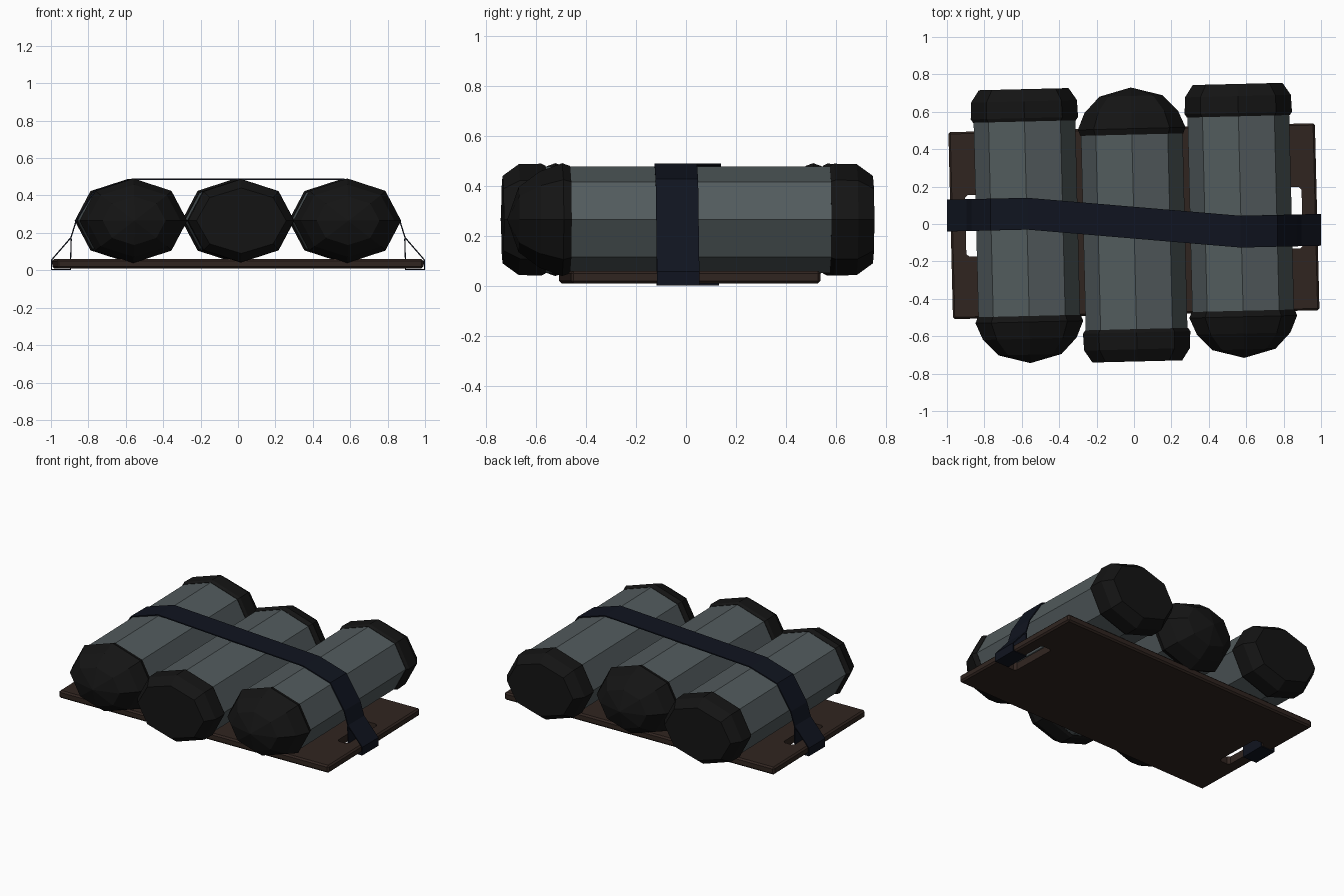
import bpy, bmesh, math
from mathutils import Matrix

if "Cube" in bpy.data.objects:
    bpy.data.objects.remove(bpy.data.objects["Cube"])

TILT = math.radians(1.4)   # plate and canisters sit slightly rotated


def material(name, col):
    m = bpy.data.materials.new(name)
    m.diffuse_color = (*col, 1)
    m.use_nodes = True
    m.node_tree.nodes["Principled BSDF"].inputs["Base Color"].default_value = m.diffuse_color
    return m


STEEL = material("steel_grey", (0.085, 0.105, 0.11))
BLACK = material("black_rubber", (0.007, 0.007, 0.007))
BROWN = material("dark_brown", (0.03, 0.018, 0.014))
NAVY = material("navy_webbing", (0.005, 0.007, 0.014))


def finish(name, bm, mat, matrix=Matrix()):
    bmesh.ops.recalc_face_normals(bm, faces=bm.faces[:])
    me = bpy.data.meshes.new(name)
    bm.to_mesh(me)
    bm.free()
    ob = bpy.data.objects.new(name, me)
    bpy.context.collection.objects.link(ob)
    if mat:
        me.materials.append(mat)
    ob.matrix_world = matrix
    return ob


def box(name, size, loc, mat, bevel=0.0, vertical_only=False):
    bm = bmesh.new()
    bmesh.ops.create_cube(bm, size=1)
    bmesh.ops.scale(bm, vec=size, verts=bm.verts)
    bmesh.ops.translate(bm, vec=loc, verts=bm.verts)
    edges = [e for e in bm.edges if not vertical_only
             or abs(e.verts[0].co.z - e.verts[1].co.z) > 1e-4]
    bmesh.ops.bevel(bm, geom=edges, offset=bevel, segments=1, affect='EDGES')
    return finish(name, bm, mat, Matrix.Rotation(TILT, 4, 'Z'))


def octagon_loft(name, rings, mat, matrix, tip=None):
    """Squashed octagonal rings (y, half width, half height) along y."""
    bm = bmesh.new()
    loops = [[bm.verts.new((rx * math.cos(k * math.pi / 4), y,
                            rz * math.sin(k * math.pi / 4))) for k in range(8)]
             for y, rx, rz in rings]
    for a, b in zip(loops, loops[1:]):
        for k in range(8):
            bm.faces.new((a[k], a[(k + 1) % 8], b[(k + 1) % 8], b[k]))
    bm.faces.new(loops[0])
    if tip is None:
        bm.faces.new(loops[-1])
    else:
        t = bm.verts.new((0, tip, 0))
        for k in range(8):
            bm.faces.new((loops[-1][k], loops[-1][(k + 1) % 8], t))
    return finish(name, bm, mat, matrix)


# Base plate with a strap slot at each end
plate = box("base_plate", (1.96, 1.0, 0.05), (0, 0.015, 0.035), BROWN, 0.01)
for side in (-1, 1):
    cutter = box("slot_cutter", (0.08, 0.33, 0.3), (side * 0.86, 0.012, 0.035),
                 None, 0.015, True)
    cutter.hide_render = True
    cutter.hide_set(True)
    mod = plate.modifiers.new("slot", 'BOOLEAN')
    mod.object = cutter
    mod.operation = 'DIFFERENCE'
    mod.solver = 'EXACT'

# Three canisters, the middle one turned end for end
for i, x in enumerate((-0.572, 0, 0.572)):
    turn = math.pi if i == 1 else 0
    mtx = (Matrix.Rotation(TILT, 4, 'Z') @ Matrix.Translation((x, 0, 0.265))
           @ Matrix.Rotation(turn, 4, 'Z'))
    octagon_loft("canister_body", [(-0.52, 0.272, 0.213), (0.6, 0.272, 0.213)],
                 STEEL, mtx)
    octagon_loft("flat_cap", [(0.562, 0.275, 0.215), (0.58, 0.287, 0.224),
                              (0.67, 0.283, 0.222), (0.735, 0.24, 0.175)],
                 BLACK, mtx)
    octagon_loft("domed_cap", [(-0.478, 0.275, 0.215), (-0.51, 0.288, 0.226),
                               (-0.6, 0.25, 0.193), (-0.685, 0.168, 0.13)],
                 BLACK, mtx, tip=-0.73)

# Strap: over the canisters, through the slots and around the plate ends
half = [(0.57, 0.486), (0.765, 0.425), (0.865, 0.265), (0.893, 0.175),
        (0.996, 0.056), (0.996, 0.004), (0.896, 0.004), (0.892, 0.17)]
path = [(-x, z) for x, z in reversed(half)] + half
bm = bmesh.new()
rows = []
for x, z in path:
    s = 1 if x > 0 else -1
    yc = 0.007 - s * 0.048 + s * 0.0 + 0.01 * (abs(x) - 0.57) / 0.43 * s
    rows.append([bm.verts.new((x, yc + d, z)) for d in (-0.085, 0.085)])
for a, b in zip(rows, rows[1:]):
    bm.faces.new((a[0], b[0], b[1], a[1]))
strap = finish("strap", bm, NAVY)
sol = strap.modifiers.new("thickness", 'SOLIDIFY')
sol.thickness = 0.007
sol.offset = 0
